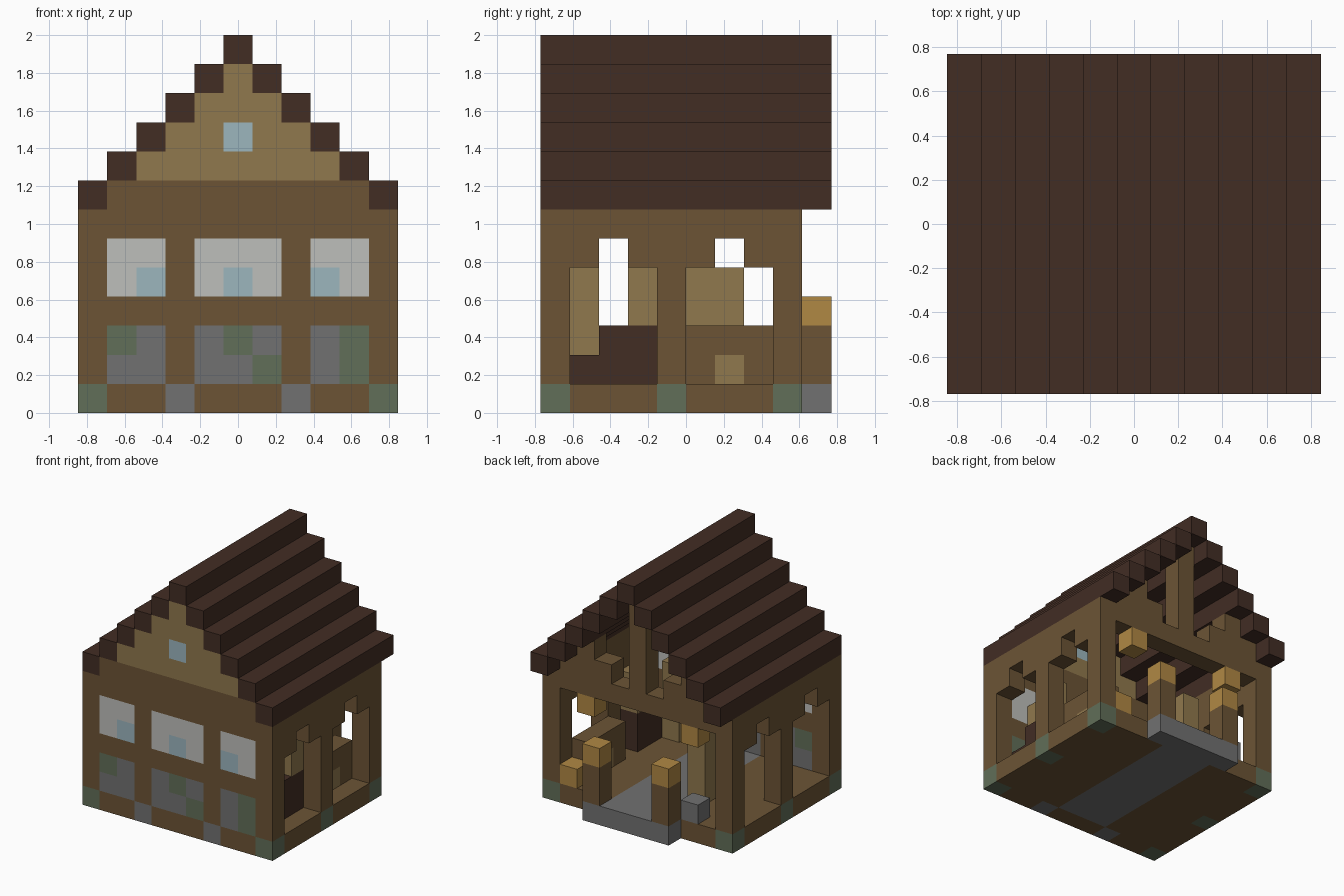
import bpy, bmesh
from mathutils import Vector

default = bpy.data.objects.get("Cube")
if default:
    bpy.data.objects.remove(default, do_unlink=True)

U = 2 / 13                          # edge of one building block
NX, NY = 11, 10                     # blocks in width and depth


def material(name, r, g, b):
    def lin(c):
        c /= 255
        return c / 12.92 if c < 0.04 else ((c + 0.055) / 1.055) ** 2.4
    m = bpy.data.materials.new(name)
    m.use_nodes = True
    col = (lin(r), lin(g), lin(b), 1)
    m.diffuse_color = col
    bsdf = m.node_tree.nodes["Principled BSDF"]
    bsdf.inputs["Base Color"].default_value = col
    bsdf.inputs["Roughness"].default_value = 0.9
    return m


MATS = {
    "roof": material("dark_brown_wood", 66, 45, 36),
    "wood": material("brown_wood", 108, 84, 53),
    "tan": material("tan_wood", 144, 120, 77),
    "gold": material("golden_straw", 176, 136, 68),
    "stone": material("grey_stone", 113, 113, 113),
    "moss": material("mossy_stone", 97, 110, 88),
    "glass": material("pale_blue_glass", 156, 182, 190),
    "white": material("pale_window", 190, 191, 187),
}

cells = {}                          # block position -> (part, colour)


def fill(part, colour, x, y, z):
    """Fill inclusive block ranges; a single number means one block."""
    spans = [(s, s) if isinstance(s, int) else s for s in (x, y, z)]
    for i in range(spans[0][0], spans[0][1] + 1):
        for j in range(spans[1][0], spans[1][1] + 1):
            for k in range(spans[2][0], spans[2][1] + 1):
                if colour is None:
                    cells.pop((i, j, k), None)
                else:
                    cells[i, j, k] = (part, colour)


# Floor with a stone path and a back step
fill("floor", "wood", (0, 10), (0, 8), 0)
fill("floor", "stone", (4, 6), (1, 8), 0)
fill("back_step", "stone", (3, 7), 9, 0)

# Front wall and gable
fill("front_wall", "wood", (0, 10), 0, (1, 6))
fill("front_wall", "wood", (1, 9), 0, 7)
for n in range(4):
    fill("front_gable", "tan", (2 + n, 8 - n), 0, 8 + n)
fill("gable_window", "glass", 5, 0, 9)

# Front windows above stone panels
for a, b, pane in ((1, 2, 2), (4, 6, 5), (8, 9, 8)):
    fill("front_windows", "white", (a, b), 0, (4, 5))
    fill("front_windows", "glass", pane, 0, 4)
    fill("front_panels", "stone", (a, b), 0, (1, 2))
for x, z in ((1, 2), (5, 2), (6, 1), (9, (1, 2))):
    fill("front_panels", "moss", x, 0, z)

# Side walls with two stepped arches each
for x in (0, 10):
    fill("side_walls", "wood", x, (1, 8), (1, 6))
    for y in (1, 5):
        fill("", None, x, (y, y + 2), (1, 4))
        fill("", None, x, y + 1, 5)
    for y in (0, 4, 8):
        fill("foundation", "moss", x, y, 0)
for x in (3, 7):
    fill("foundation", "stone", x, 0, 0)

# Open back frame with a king post
fill("back_beam", "wood", (1, 9), 8, 6)
fill("king_post", "wood", 5, 8, (7, 11))
for x, peak in (((1, 3), 2), ((7, 9), 8)):
    fill("back_beam", "wood", x, 8, 7)
    fill("back_beam", "wood", peak, 8, 8)

# Stepped roof
for n in range(6):
    for x in (n, 10 - n):
        fill("roof", "roof", x, (0, 9), 7 + n)

# Step posts with golden tops, hanging lamps under the beam
for x in (3, 7):
    fill("step_posts", "wood", x, 9, (1, 2))
    fill("post_lamps", "gold", x, 9, 3)
for x in (2, 8):
    fill("hanging_lamps", "gold", x, 8, 5)
fill("straw_bale", "gold", 9, 8, 1)
fill("stone_block", "stone", 2, 8, 1)

# Interior furniture
fill("cabinet", "roof", 9, 1, 1)
fill("cabinet", "roof", 9, (2, 3), (1, 2))
fill("shelf_posts", "tan", 8, 1, (1, 4))
fill("shelf_posts", "tan", 9, 3, (3, 4))
fill("counter", "wood", 9, (5, 7), (1, 2))
fill("counter", "tan", 9, 6, 1)
fill("partition", "tan", 3, (5, 6), (1, 4))


def build(part):
    """Make the exposed faces of one part and merge the flat ones."""
    bm = bmesh.new()
    names = sorted({c for p, c in cells.values() if p == part})
    corners = {}

    def vert(p):
        key = tuple(round(c) for c in p)
        if key not in corners:
            corners[key] = bm.verts.new(((key[0] - NX / 2) * U,
                                         (key[1] - NY / 2) * U, key[2] * U))
        return corners[key]

    for pos, (p, colour) in cells.items():
        if p != part:
            continue
        centre = Vector(pos) + Vector((0.5, 0.5, 0.5))
        for axis in range(3):
            for sign in (-1, 1):
                n = Vector((0, 0, 0))
                n[axis] = sign
                if tuple(round(c) for c in Vector(pos) + n) in cells:
                    continue
                u = Vector((0, 0, 0))
                u[(axis + 1) % 3] = 1
                v = n.cross(u)
                quad = [vert(centre + (n + a * u + b * v) / 2)
                        for a, b in ((-1, -1), (1, -1), (1, 1), (-1, 1))]
                bm.faces.new(quad).material_index = names.index(colour)
    bmesh.ops.dissolve_limit(bm, angle_limit=0.01, verts=bm.verts,
                             edges=bm.edges, delimit={'MATERIAL'})
    mesh = bpy.data.meshes.new(part)
    bm.to_mesh(mesh)
    bm.free()
    for name in names:
        mesh.materials.append(MATS[name])
    bpy.context.collection.objects.link(bpy.data.objects.new(part, mesh))


for part in sorted({p for p, c in cells.values()}):
    build(part)
